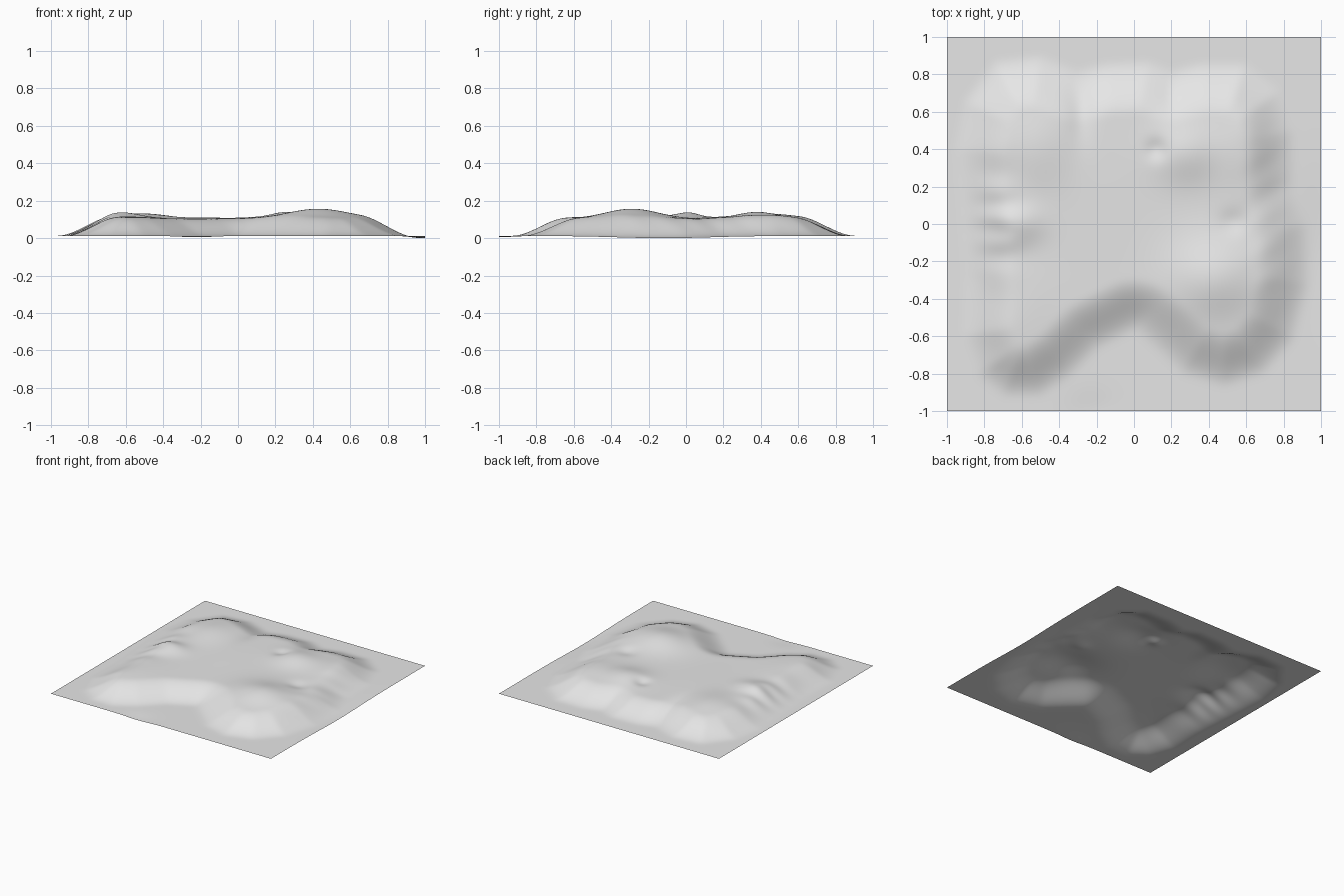
import bpy, bmesh, math
from mathutils import Vector

cube = bpy.data.objects.get("Cube")
if cube:
    bpy.data.objects.remove(cube, do_unlink=True)

# Foot of the hill, counter-clockwise from the back
OUTLINE = [Vector(p) for p in (
    (-.5, .91), (-.75, .88), (-.92, .66), (-.97, .4), (-.95, .1), (-.92, -.3),
    (-.93, -.6), (-.85, -.82), (-.7, -.93), (-.5, -.93), (-.33, -.82),
    (-.18, -.67), (0, -.58), (.1, -.67), (.25, -.81), (.48, -.88), (.7, -.81),
    (.87, -.62), (.95, -.32), (.94, 0), (.87, .2), (.87, .5), (.79, .72),
    (.6, .87), (.35, .87), (.2, .83), (.08, .88), (-.15, .87), (-.3, .83))]

# Summits, knolls and hollows: x, y, x radius, y radius, height
BUMPS = (
    (.43, -.29, .23, .2, .054),     # main summit
    (-.62, 0, .13, .1, .034),       # left knoll
    (.27, .38, .17, .15, .037),     # back knoll
    (-.52, .42, .18, .22, .028),    # back left ridge
    (.58, .42, .14, .22, .02),      # back right ridge
    (-.6, -.45, .17, .25, .012),    # front left ridge
    (.12, .4, .05, .05, -.022),     # small hollow
    (.53, .01, .07, .06, -.015),    # saddle behind the summit
    (-.28, .66, .06, .2, -.024),    # back gully
    (.2, .74, .04, .12, -.014),     # second back gully
    (-.2, .2, .25, .35, .006),      # middle rise
    (1, -.12, .12, .35, -.012),     # sunken ground on the right
    (-.22, -1, .12, .1, -.007),     # sunken ground at the front
)
GROUND, PLATEAU, SLOPE = .014, .092, .29


def bell(t):
    return math.exp(-t * t)


def inside_distance(p):
    """Distance from p to the foot of the hill, zero outside it."""
    nearest, inside = 9.0, False
    for i, b in enumerate(OUTLINE):
        a = OUTLINE[i - 1]
        edge = b - a
        t = max(0.0, min(1.0, (p - a).dot(edge) / edge.length_squared))
        nearest = min(nearest, (p - a - edge * t).length)
        if (a.y > p.y) != (b.y > p.y):
            if p.x < a.x + edge.x * (p.y - a.y) / edge.y:
                inside = not inside
    return nearest if inside else 0.0


def height(x, y):
    t = min(1.0, inside_distance(Vector((x, y))) / SLOPE)
    rise = t * t * (3 - 2 * t)
    z = GROUND + PLATEAU * rise
    for bx, by, rx, ry, h in BUMPS:
        weight = rise if abs(bx) < .95 and abs(by) < .95 else 1.0
        z += h * weight * bell((x - bx) / rx) * bell((y - by) / ry)
    # Eroded ribs down the left and right flanks
    ribs = math.sin(y * 33 + 2 * math.sin(y * 7))
    z += .007 * rise * ribs * bell((x + .77) / .13) * bell(y / .55)
    ribs = math.sin((y - x * .5) * 36)
    z += .003 * rise * ribs * bell((x - .74) / .12) * bell((y - .15) / .45)
    return z


# Ground sheet
bm = bmesh.new()
bmesh.ops.create_grid(bm, x_segments=140, y_segments=140, size=1)
for v in bm.verts:
    v.co.z = height(v.co.x, v.co.y)

# Soften the creases
for _ in range(7):
    bmesh.ops.smooth_vert(bm, verts=bm.verts, factor=.5, use_axis_z=True)
lowest = min(v.co.z for v in bm.verts)
for v in bm.verts:
    v.co.z -= lowest
for f in bm.faces:
    f.smooth = True

mesh = bpy.data.meshes.new("terrain")
bm.to_mesh(mesh)
bm.free()
terrain = bpy.data.objects.new("terrain", mesh)
bpy.context.collection.objects.link(terrain)

# Plain grey ground
grey = bpy.data.materials.new("light_grey")
grey.use_nodes = True
colour = (.8, .8, .8, 1)
grey.diffuse_color = colour
grey.node_tree.nodes["Principled BSDF"].inputs["Base Color"].default_value = colour
mesh.materials.append(grey)
